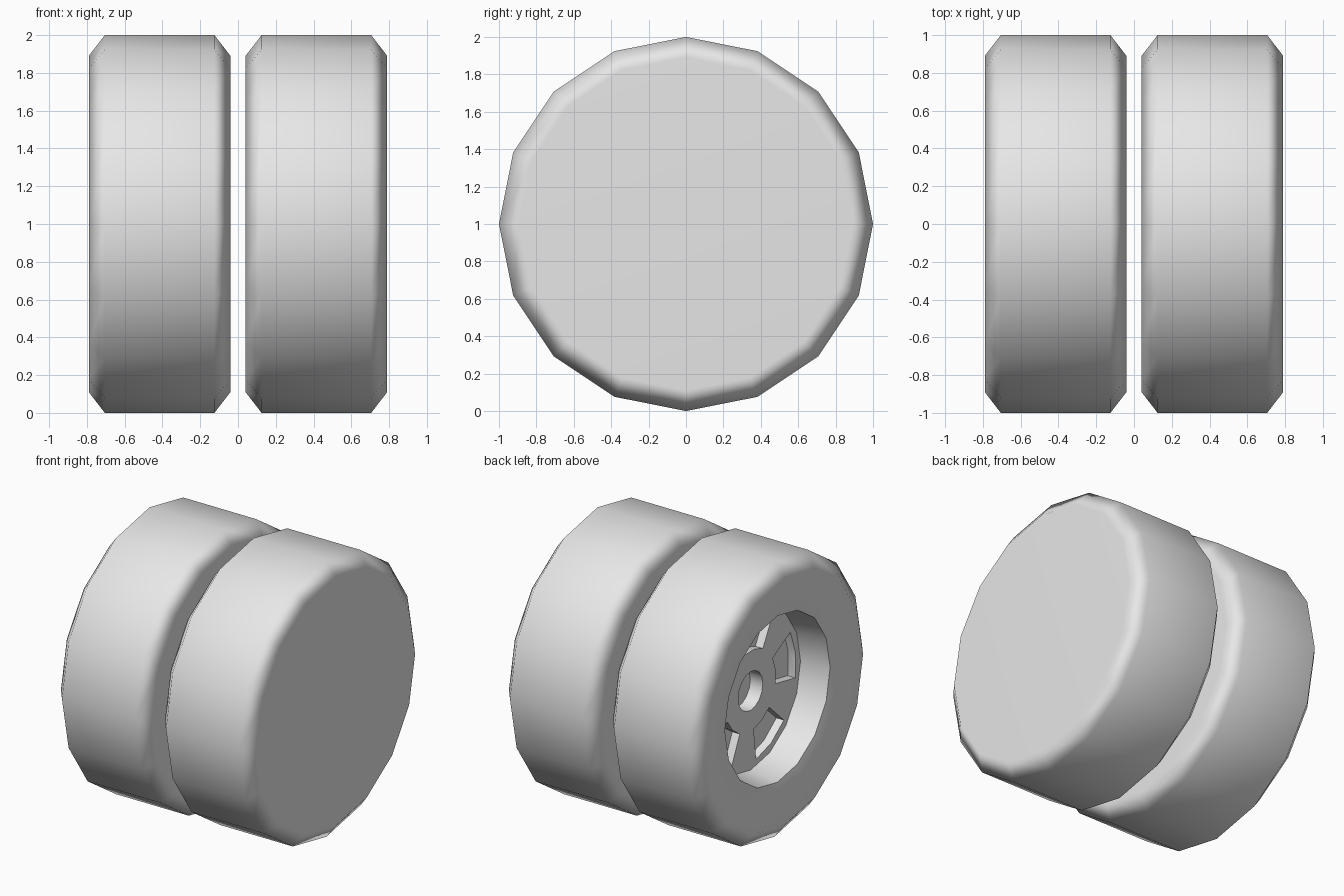
import bpy, bmesh
from math import sin, cos, radians, tau

cube = bpy.data.objects.get("Cube")
if cube:
    bpy.data.objects.remove(cube, do_unlink=True)

SIDES = 16
GREY = (0.8, 0.8, 0.8, 1.0)

mat = bpy.data.materials.new("light_grey")
mat.use_nodes = True
mat.diffuse_color = GREY
mat.node_tree.nodes["Principled BSDF"].inputs["Base Color"].default_value = GREY


def polar(r, a):
    """Point (y, z) around the axle, angle measured from -y towards +z."""
    return (-r * cos(a), r * sin(a))


def loft(bm, rings):
    """Join equal rings of points along x and close both ends."""
    loops = [[bm.verts.new((x, y, z)) for y, z in pts] for x, pts in rings]
    n = len(loops[0])
    for a, b in zip(loops, loops[1:]):
        for i in range(n):
            j = (i + 1) % n
            bm.faces.new((a[i], a[j], b[j], b[i]))
    bm.faces.new(loops[0][::-1])
    bm.faces.new(loops[-1])


def circle(r):
    return [polar(r, tau * i / SIDES) for i in range(SIDES)]


def finish(name, bm):
    bmesh.ops.recalc_face_normals(bm, faces=bm.faces)
    mesh = bpy.data.meshes.new(name)
    bm.to_mesh(mesh)
    bm.free()
    mesh.materials.append(mat)
    obj = bpy.data.objects.new(name, mesh)
    bpy.context.collection.objects.link(obj)
    return obj


# Wheel body: rim disc, barrel, sidewall, tread and closed inner face
profile = [(-0.10, 0.57), (-0.315, 0.60), (-0.375, 0.89), (-0.29, 1.0),
           (0.29, 1.0), (0.375, 0.89)]
bm = bmesh.new()
loft(bm, [(x, circle(r)) for x, r in profile])
wheel = finish("left_wheel", bm)

# Cutter: five rim slots and the hub recess
bm = bmesh.new()
for k in range(5):
    mid = radians(9 + 72 * k)
    half = radians(20)
    outline = [polar(0.52, mid + half * s) for s in (-1, 0, 1)]
    outline += [polar(0.29, mid + half * s) for s in (1, 0, -1)]
    loft(bm, [(-0.2, outline), (-0.04, outline)])
loft(bm, [(-0.2, circle(0.14)), (0.0, circle(0.14))])
cutter = finish("rim_cutter", bm)
cutter.hide_render = True

# Cut the rim, then smooth with flat faces kept dominant
bpy.ops.object.select_all(action='DESELECT')
wheel.select_set(True)
bpy.context.view_layer.objects.active = wheel
cut = wheel.modifiers.new("rim_cut", 'BOOLEAN')
cut.operation = 'DIFFERENCE'
cut.solver = 'EXACT'
cut.object = cutter
bpy.ops.object.modifier_apply(modifier=cut.name)
bpy.data.objects.remove(cutter, do_unlink=True)
bpy.ops.object.shade_smooth_by_angle(angle=radians(60))
weighted = wheel.modifiers.new("weighted_normals", 'WEIGHTED_NORMAL')
weighted.keep_sharp = True

# Paired wheel, facing the same way
wheel.location = (0.415, 0, 1)
other = wheel.copy()
other.name = "right_wheel"
other.location.x = -0.415
bpy.context.collection.objects.link(other)
